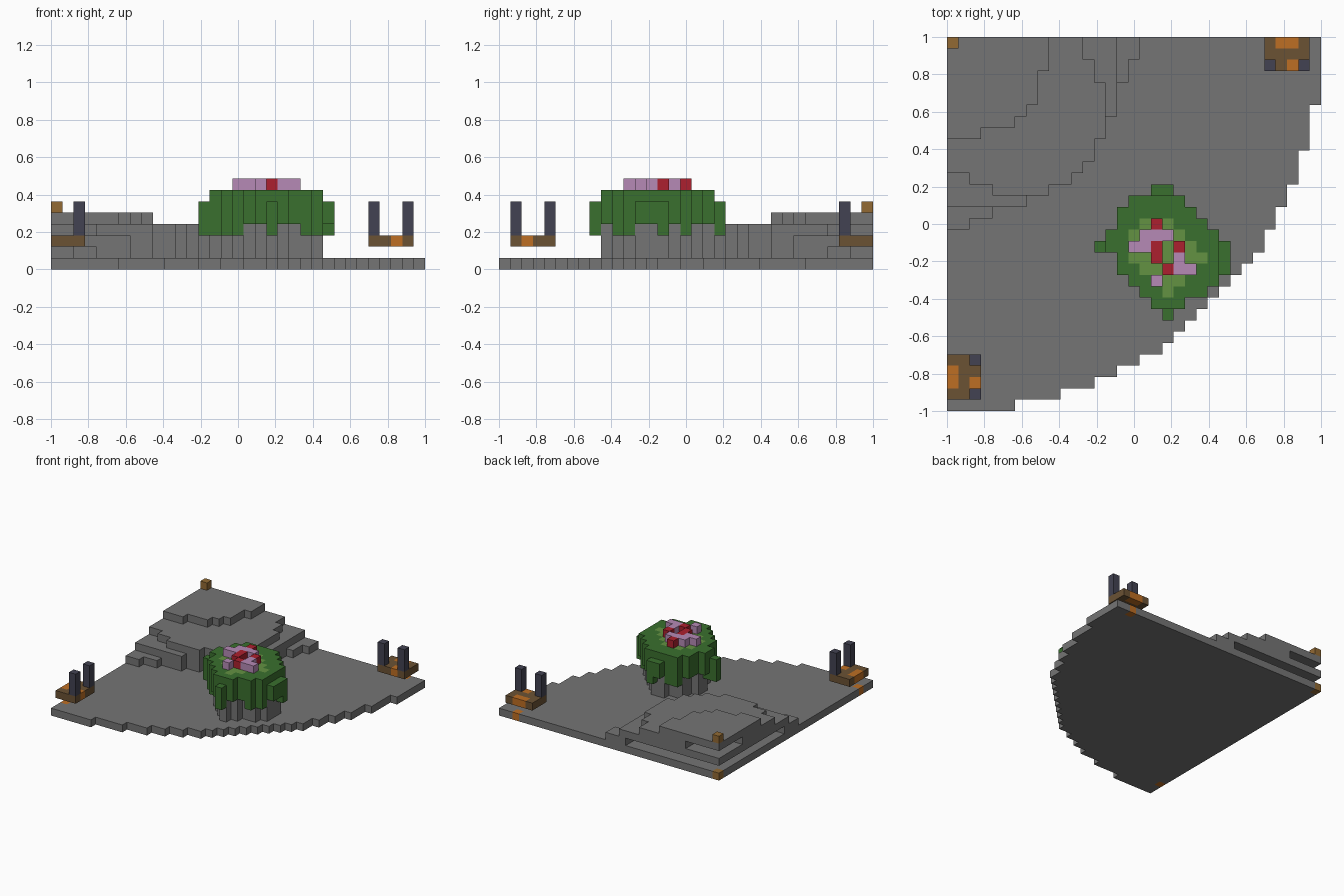
import bpy
import bmesh
import random
from mathutils import Vector

random.seed(4)
N = 33
U = 2 / N

cube = bpy.data.objects.get("Cube")
if cube:
    bpy.data.objects.remove(cube, do_unlink=True)


def linear(c):
    c /= 255
    return c / 12.92 if c <= 0.04045 else ((c + 0.055) / 1.055) ** 2.4


def material(name, *rgb):
    col = (*[linear(c) for c in rgb], 1)
    m = bpy.data.materials.new(name)
    m.use_nodes = True
    m.diffuse_color = col
    bsdf = m.node_tree.nodes["Principled BSDF"]
    bsdf.inputs["Base Color"].default_value = col
    bsdf.inputs["Roughness"].default_value = 0.9
    return m


STONE = material("stone_grey", 117, 117, 117)
LEAF = material("dark_leaf", 58, 112, 46)
SPROUT = material("light_leaf", 100, 146, 66)
PINK = material("pink_petal", 182, 138, 182)
RED = material("red_petal", 172, 32, 46)
WOOD = material("brown_wood", 107, 82, 52)
GLOW = material("orange_glow", 190, 110, 35)
SLATE = material("dark_slate", 66, 66, 82)
OCHRE = material("ochre", 146, 106, 52)

SIDES = [Vector(s) for s in ((1, 0, 0), (-1, 0, 0), (0, 1, 0),
                             (0, -1, 0), (0, 0, 1), (0, 0, -1))]


def build(name, cells):
    """Blocks keyed (column, depth from back, level) -> material; only outer faces."""
    mats = list(dict.fromkeys(cells.values()))
    bm = bmesh.new()
    for (i, d, k), mat in cells.items():
        centre = Vector((i + 0.5 - N / 2, N / 2 - d - 0.5, k + 0.5))
        for n in SIDES:
            if (i + int(n.x), d - int(n.y), k + int(n.z)) in cells:
                continue
            a = Vector((n.y, n.z, n.x))
            b = n.cross(a)
            corners = [centre + (n + a * s + b * t) / 2
                       for s, t in ((-1, -1), (1, -1), (1, 1), (-1, 1))]
            f = bm.faces.new([bm.verts.new(c * U) for c in corners])
            f.material_index = mats.index(mat)
    bmesh.ops.remove_doubles(bm, verts=bm.verts, dist=U / 100)
    mesh = bpy.data.meshes.new(name)
    bm.to_mesh(mesh)
    bm.free()
    for m in mats:
        mesh.materials.append(m)
    obj = bpy.data.objects.new(name, mesh)
    bpy.context.collection.objects.link(obj)


def slab(widths, level, keep=lambda i, d: True):
    return {(i, d, level): STONE for d, w in enumerate(widths)
            for i in range(w) if keep(i, d)}


# Quarter-disc floor with glowing blocks set in its straight edges
floor = {(i, d, 0): STONE for i in range(N) for d in range(N)
         if i * i + d * d <= 32.5 ** 2}
floor[0, 0, 0] = OCHRE
floor[30, 0, 0] = floor[0, 30, 0] = GLOW
build("floor", floor)

# Corner terraces, the odd ones hollow beneath the slab above
steps = [17, 17, 16, 16, 15, 15, 15, 14, 14, 13, 13, 12, 11, 9, 7, 4, 2]
top = [9] * 3 + [8] * 3 + [7, 6, 3]
build("terrace_low", slab(steps, 1, lambda i, d: not (
    (i < 14 and d < 4) or (i < 4 and d < 14))))
build("terrace_middle", slab([min(w, 15) for w in steps[:15]], 2))


def notch(i, d):
    reach = lambda a: 12 if a < 2 else 13 if a < 4 else 14
    return i < reach(d) and d < reach(i) and not (i < 5 and d < 5)


build("terrace_upper", slab(steps[:14], 3, notch))
build("terrace_top", slab(top, 4))
build("corner_block", {(0, 0, 5): OCHRE})

# Tree outline: first and last column of each row
rows = [(18, 20), (16, 21), (15, 22), (15, 23), (14, 24), (13, 25),
        (15, 25), (15, 25), (16, 24), (17, 23), (18, 21), (19, 20)]
outline = {(i, d + 13) for d, (a, b) in enumerate(rows) for i in range(a, b)}
inner = {(i, d) for i, d in outline
         if {(i + 1, d), (i - 1, d), (i, d + 1), (i, d - 1)} <= outline}

# Trunk
build("trunk", {(i, d, k): STONE for i, d in inner for k in range(1, 5)})

# Canopy with a ragged hanging rim, and flowers on top
canopy, flowers = {}, {}
for i, d in sorted(outline):
    if (i, d) in inner:
        canopy[i, d, 5] = canopy[i, d, 6] = LEAF
    else:
        for k in range(random.choice((3, 4, 4)), 6):
            canopy[i, d, k] = LEAF
        if 13 < i < 24 and 13 < d < 24:
            canopy[i, d, 6] = LEAF
pattern = (".gRg...", "gPPPg..", "PPRgRg.", "ggRgPgg",
           ".ggRPP.", "..Pgg..", "...g...")
for d, row in enumerate(pattern, 16):
    for i, c in enumerate(row, 16):
        if c != ".":
            canopy[i, d, 6] = SPROUT
        if c in "PR":
            flowers[i, d, 7] = PINK if c == "P" else RED
build("canopy", canopy)
build("flowers", flowers)

# Two matching floating seats with posts, mirrored across the diagonal
for side in ("back_right", "front_left"):
    place = (lambda a, b, k: (a, b, k)) if side == "back_right" else (
        lambda a, b, k: (b, a, k))
    glowing = {(29, 0), (30, 0), (30, 2)}
    build("platform_" + side, {
        place(a, b, 2): GLOW if (a, b) in glowing else WOOD
        for a in range(28, 32) for b in range(3)})
    build("posts_" + side, {place(a, 2, k): SLATE
                            for a in (28, 31) for k in range(3, 6)})
